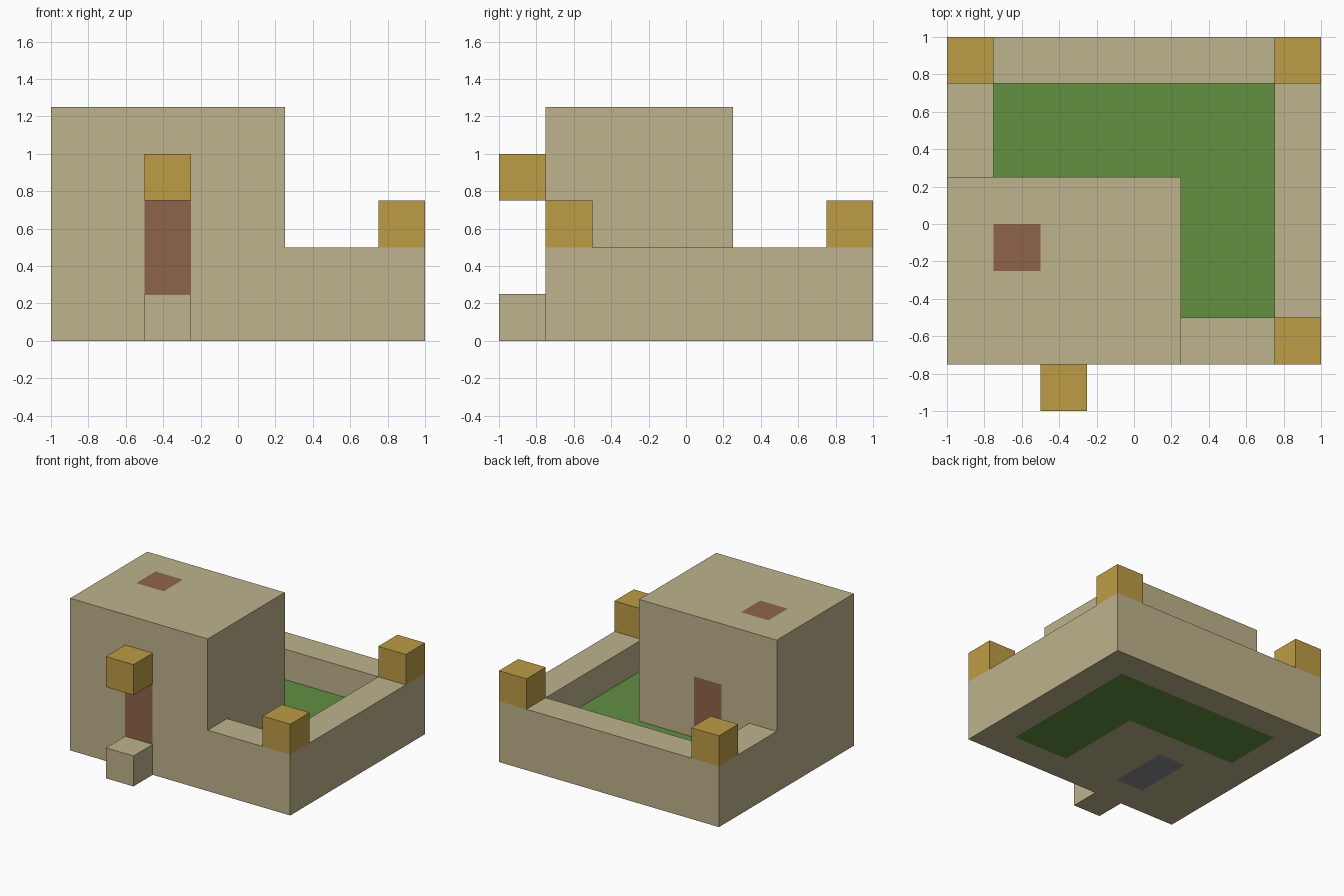
import bpy
import bmesh
from mathutils import Vector

cube = bpy.data.objects.get("Cube")
if cube:
    bpy.data.objects.remove(cube, do_unlink=True)

U = 0.25  # one building block


def material(name, rgb):
    lin = [((c / 255 + 0.055) / 1.055) ** 2.4 for c in rgb] + [1.0]
    mat = bpy.data.materials.new(name)
    mat.use_nodes = True
    mat.diffuse_color = lin
    mat.node_tree.nodes["Principled BSDF"].inputs["Base Color"].default_value = lin
    return mat


SAND = material("sandstone", (190, 179, 140))
WOOD = material("brown_wood", (143, 100, 75))
GRASS = material("grass_green", (98, 144, 65))
GOLD = material("lamp_gold", (190, 156, 69))
STONE = material("grey_stone", (140, 140, 145))


def prism(name, outline, z0, z1, *mats, cuts=(), rule=None):
    """Extrude an outline (in blocks); optionally cut it and colour its faces by rule."""
    bm = bmesh.new()
    base = bm.faces.new([bm.verts.new((x * U, y * U, z0 * U)) for x, y in outline])
    side = bmesh.ops.extrude_face_region(bm, geom=[base], use_keep_orig=True)
    top = [v for v in side["geom"] if isinstance(v, bmesh.types.BMVert)]
    bmesh.ops.translate(bm, vec=(0, 0, (z1 - z0) * U), verts=top)
    for axis, position in cuts:
        normal = Vector((0, 0, 0))
        normal[axis] = 1
        bmesh.ops.bisect_plane(bm, geom=bm.verts[:] + bm.edges[:] + bm.faces[:],
                               plane_co=normal * position * U, plane_no=normal)
    bmesh.ops.recalc_face_normals(bm, faces=bm.faces)
    if rule:
        for face in bm.faces:
            face.material_index = rule(face.calc_center_median() / U, face.normal)
    mesh = bpy.data.meshes.new(name)
    bm.to_mesh(mesh)
    bm.free()
    for mat in mats:
        mesh.materials.append(mat)
    obj = bpy.data.objects.new(name, mesh)
    bpy.context.collection.objects.link(obj)
    return obj


def rect(x0, y0, x1, y1):
    return [(x0, y0), (x1, y0), (x1, y1), (x0, y1)]


def house_colour(c, n):
    door_column = -2 < c.x < -1
    if abs(n.y) > 0.5 and door_column and 1 < c.z < 3:
        return 1  # front and back doors
    if n.z > 0.5 and -3 < c.x < -2 and -1 < c.y < 0:
        return 1  # roof hatch
    if n.z < -0.5 and door_column and -2 < c.y < 0:
        return 2  # floor stones
    return 0


# House with flush doors, roof hatch and floor stones
house_cuts = ([(0, x) for x in (-3, -2, -1)] + [(1, y) for y in (-2, -1, 0)]
              + [(2, z) for z in (1, 3)])
prism("house", rect(-4, -3, 1, 1), 0, 5, SAND, WOOD, STONE,
      cuts=house_cuts, rule=house_colour)

# Garden wall wrapping around the house
prism("garden_wall", [(-4, 1), (-3, 1), (-3, 3), (3, 3), (3, -2), (1, -2),
                      (1, -3), (4, -3), (4, 4), (-4, 4)], 0, 2, SAND)

# L-shaped lawn
prism("lawn", [(-3, 1), (1, 1), (1, -2), (3, -2), (3, 3), (-3, 3)], 0, 1, GRASS)

# Corner lamps on the wall
for name, x, y in (("front_left", 3, -3), ("back_left", 3, 3), ("back_right", -4, 3)):
    prism(name + "_lamp", rect(x, y, x + 1, y + 1), 2, 3, GOLD)

# Door step and the lamp above the door
prism("door_step", rect(-2, -4, -1, -3), 0, 1, SAND)
prism("door_lamp", rect(-2, -4, -1, -3), 3, 4, GOLD)
